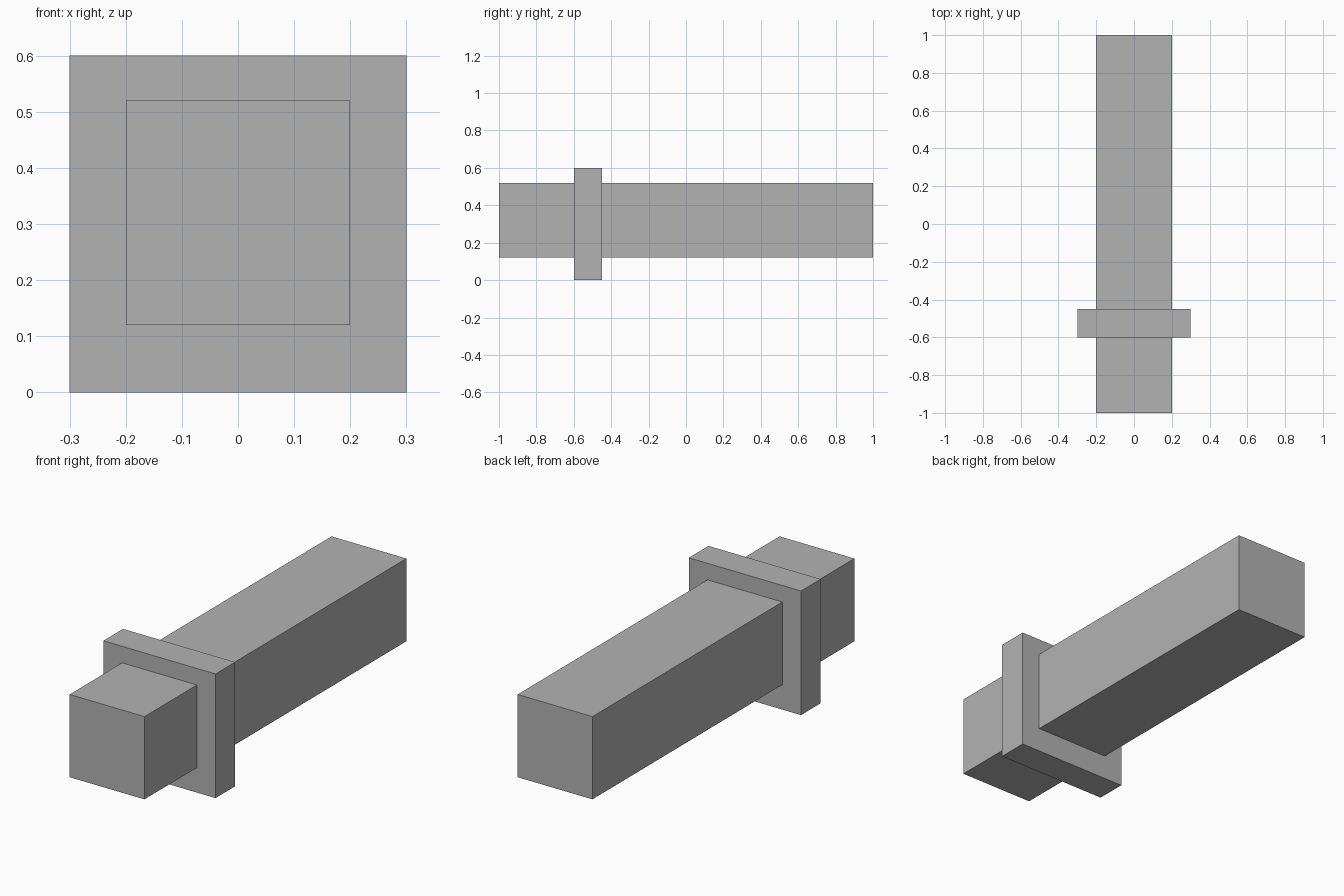
import bpy

cube = bpy.data.objects.get("Cube")
if cube:
    bpy.data.objects.remove(cube, do_unlink=True)

GREY = (0.45, 0.45, 0.45, 1.0)
grey = bpy.data.materials.new("grey")
grey.use_nodes = True
grey.diffuse_color = GREY
grey.node_tree.nodes["Principled BSDF"].inputs["Base Color"].default_value = GREY


def box(name, low, high):
    """Add a flat-faced box between two opposite corners."""
    centre = [(a + b) / 2 for a, b in zip(low, high)]
    bpy.ops.mesh.primitive_cube_add(size=1, location=centre)
    obj = bpy.context.object
    obj.name = name
    obj.scale = [b - a for a, b in zip(low, high)]
    bpy.ops.object.transform_apply(location=False, rotation=False, scale=True)
    obj.data.materials.append(grey)
    return obj


# Long square bar
box("bar", (-0.2, -1.0, 0.12), (0.2, 1.0, 0.52))

# Square collar around the bar near the front
box("collar", (-0.3, -0.6, 0.0), (0.3, -0.45, 0.6))
